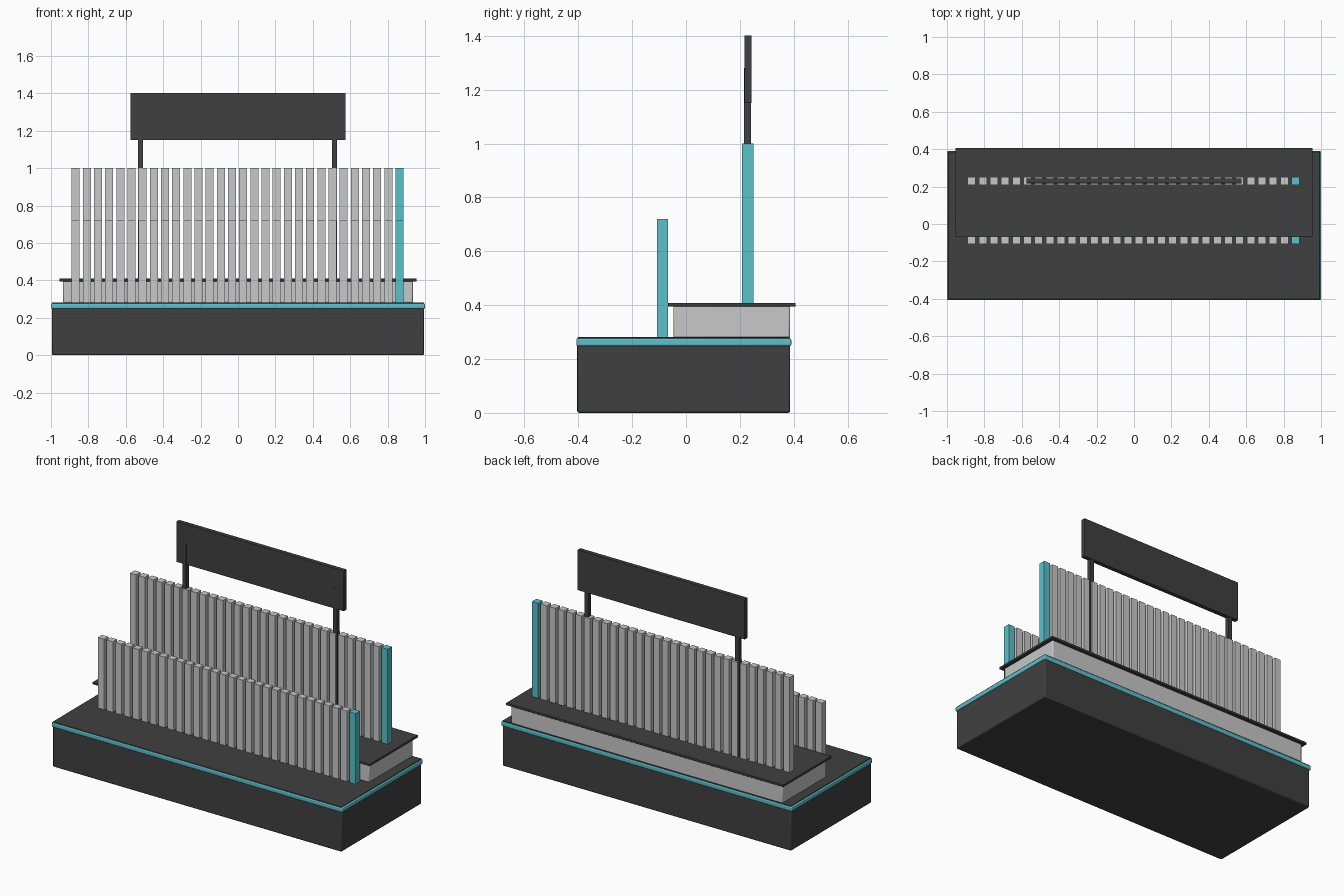
import bpy

if "Cube" in bpy.data.objects:
    bpy.data.objects.remove(bpy.data.objects["Cube"])


def material(name, rgb):
    m = bpy.data.materials.new(name)
    m.diffuse_color = (*rgb, 1)
    m.use_nodes = True
    m.node_tree.nodes["Principled BSDF"].inputs["Base Color"].default_value = m.diffuse_color
    return m


DARK = material("charcoal", (0.051, 0.051, 0.051))
LIGHT = material("light_grey", (0.578, 0.578, 0.578))
TEAL = material("teal", (0.102, 0.533, 0.597))


def box(name, x, y, z, mat, bevel=0.0):
    """Box from (min, max) ranges, with an optional edge bevel."""
    bpy.ops.mesh.primitive_cube_add(
        size=1, location=[(a + b) / 2 for a, b in (x, y, z)])
    ob = bpy.context.object
    ob.name = name
    ob.scale = [b - a for a, b in (x, y, z)]
    bpy.ops.object.transform_apply(location=False, rotation=False, scale=True)
    ob.data.materials.append(mat)
    if bevel:
        mod = ob.modifiers.new("edge_bevel", "BEVEL")
        mod.width = bevel
        mod.segments = 2
        bpy.ops.object.shade_smooth_by_angle()
    return ob


# Plinth with its front panel, coloured trim and top sheet
box("plinth", (-0.994, 0.994), (-0.403, 0.387), (0, 0.255), DARK, 0.007)
box("plinth_front_panel", (-0.575, 0.575), (-0.405, -0.39), (0.005, 0.253), DARK)
box("plinth_trim", (-1, 1), (-0.407, 0.391), (0.248, 0.277), TEAL, 0.006)
box("plinth_top", (-0.994, 0.994), (-0.403, 0.387), (0.27, 0.281), DARK, 0.002)

# Raised counter at the rear
box("counter_body", (-0.935, 0.935), (-0.047, 0.387), (0.279, 0.4), LIGHT, 0.007)
box("counter_top", (-0.955, 0.955), (-0.067, 0.407), (0.395, 0.409), DARK, 0.002)

# Two rows of slats, each ending in a coloured slat on the right
COUNT, FIRST, STEP, HALF = 30, -0.868, 0.0597, 0.0213
for row, y, z in (("front", (-0.107, -0.066), (0.28, 0.72)),
                  ("rear", (0.208, 0.251), (0.405, 1.0))):
    for i in range(COUNT):
        cx = FIRST + i * STEP
        box(f"{row}_slat_{i + 1}", (cx - HALF, cx + HALF), y, z,
            TEAL if i == COUNT - 1 else LIGHT)

# Sign board on two posts
box("sign_board", (-0.576, 0.576), (0.217, 0.244), (1.15, 1.402), DARK, 0.002)
for side, cx in (("left", -0.521), ("right", 0.517)):
    box(f"sign_post_{side}", (cx - 0.0135, cx + 0.0135), (0.2155, 0.242),
        (0.405, 1.28), DARK)
